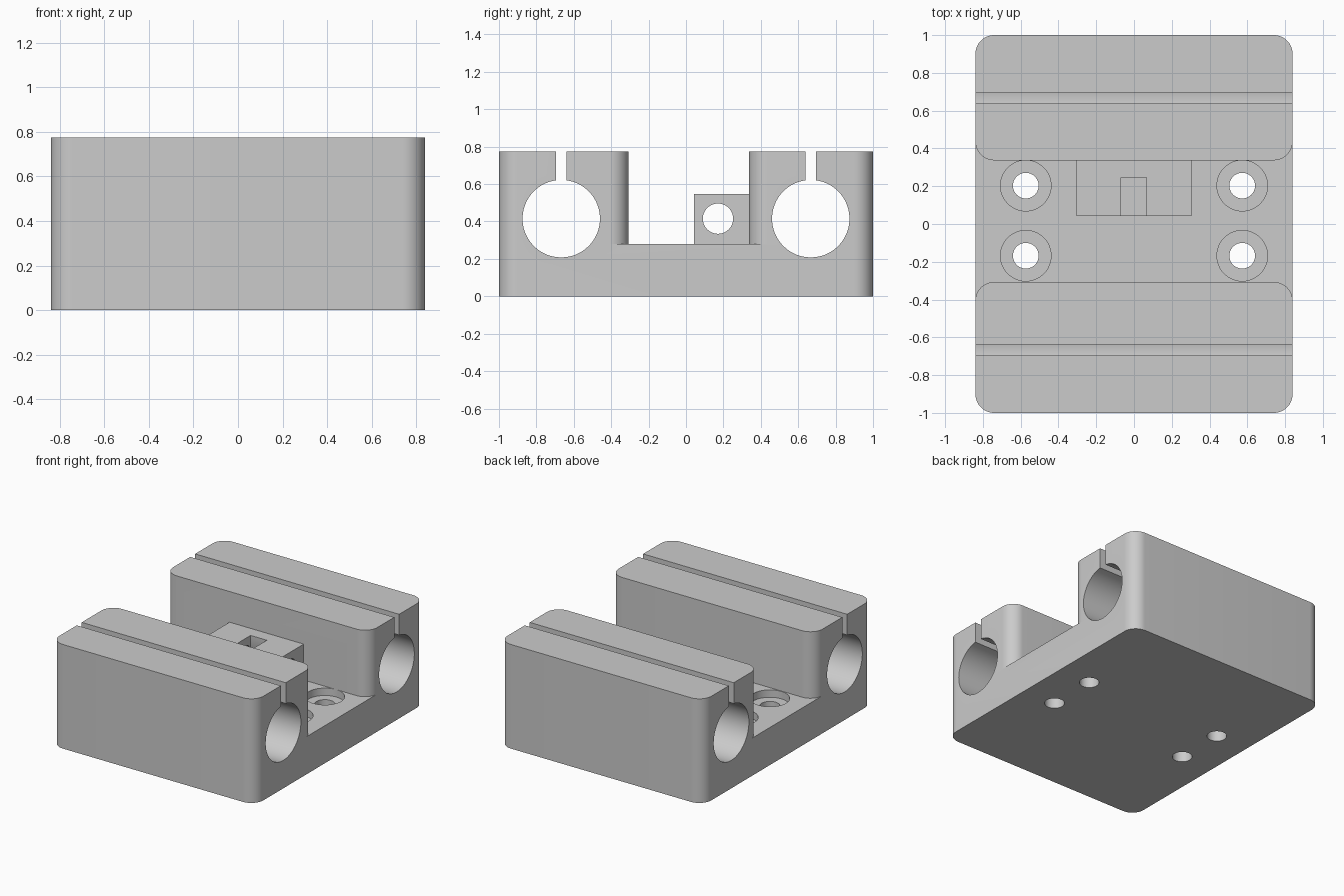
import bpy, bmesh, math
from mathutils import Vector

if "Cube" in bpy.data.objects:
    bpy.data.objects.remove(bpy.data.objects["Cube"])

grey = bpy.data.materials.new("plain grey")
grey.diffuse_color = (0.6, 0.6, 0.6, 1)
grey.use_nodes = True
grey.node_tree.nodes["Principled BSDF"].inputs["Base Color"].default_value = grey.diffuse_color

W, L, H, FLOOR, R = 0.84, 1.0, 0.775, 0.28, 0.1


def arc(cx, cy, r, a0, a1, n):
    """Points along an arc, angles in degrees."""
    return [(cx + r * math.cos(math.radians(a0 + (a1 - a0) * i / n)),
             cy + r * math.sin(math.radians(a0 + (a1 - a0) * i / n))) for i in range(n + 1)]


def prism(name, outline, lo, hi, axis="z"):
    """Extrude an outline: (x, y) along z, or (y, z) along x."""
    bm = bmesh.new()
    to3d = (lambda a, b: (a, b, lo)) if axis == "z" else (lambda a, b: (lo, a, b))
    face = bm.faces.new([bm.verts.new(to3d(a, b)) for a, b in outline])
    new = bmesh.ops.extrude_face_region(bm, geom=[face])["geom"]
    step = Vector((0, 0, hi - lo)) if axis == "z" else Vector((hi - lo, 0, 0))
    bmesh.ops.translate(bm, vec=step, verts=[v for v in new if isinstance(v, bmesh.types.BMVert)])
    bmesh.ops.recalc_face_normals(bm, faces=bm.faces)
    mesh = bpy.data.meshes.new(name)
    bm.to_mesh(mesh)
    bm.free()
    mesh.materials.append(grey)
    ob = bpy.data.objects.new(name, mesh)
    bpy.context.collection.objects.link(ob)
    return ob


def rect(x0, x1, y0, y1):
    return [(x0, y0), (x1, y0), (x1, y1), (x0, y1)]


def circle(cx, cy, r, n=48):
    return arc(cx, cy, r, 0, 360, n)[:-1]


def cut(target, cutter):
    """Subtract the cutter for good and remove it."""
    bpy.ops.object.select_all(action="DESELECT")
    bpy.context.view_layer.objects.active = target
    target.select_set(True)
    mod = target.modifiers.new("cut", "BOOLEAN")
    mod.operation, mod.solver, mod.object = "DIFFERENCE", "EXACT", cutter
    bpy.ops.object.modifier_apply(modifier=mod.name)
    bpy.data.objects.remove(cutter, do_unlink=True)


def smooth(ob):
    bpy.ops.object.select_all(action="DESELECT")
    bpy.context.view_layer.objects.active = ob
    ob.select_set(True)
    bpy.ops.object.shade_smooth_by_angle(angle=math.radians(30))


# Carriage body with rounded upright corners
outline = []
for cx, cy, a in ((W - R, L - R, 0), (R - W, L - R, 90), (R - W, R - L, 180), (W - R, R - L, 270)):
    outline += arc(cx, cy, R, a, a + 90, 12)
body = prism("carriage_body", outline, 0, H)

# Middle channel, flaring round the inner corners of both clamp blocks
y0, y1, e = -0.307, 0.337, 0.95
channel = [(-e, y0 - R), *arc(R - W, y0 - R, R, 180, 90, 12), *arc(W - R, y0 - R, R, 90, 0, 12), (e, y0 - R),
           (e, y1 + R), *arc(W - R, y1 + R, R, 0, -90, 12), *arc(R - W, y1 + R, R, 270, 180, 12), (-e, y1 + R)]
cut(body, prism("channel_cutter", channel, FLOOR, 1))

# Rod bores, each with a clamping slot open to the top
bore_r, bore_z, slot = 0.207, 0.415, 0.029
a = math.degrees(math.acos(slot / bore_r))
for cy in (-0.667, 0.667):
    keyhole = arc(cy, bore_z, bore_r, 180 - a, 360 + a, 64) + [(cy + slot, 1), (cy - slot, 1)]
    cut(body, prism("bore_cutter", keyhole, -1, 1, "x"))

# Counterbored screw holes
for x in (-0.573, 0.573):
    for y in (-0.168, 0.203):
        cut(body, prism("counterbore_cutter", circle(x, y, 0.134), FLOOR - 0.055, 0.5))
        cut(body, prism("screw_cutter", circle(x, y, 0.068), -0.2, 0.5))
smooth(body)

# Tensioner lug with a cross hole and a nut pocket open to the front
lug = prism("tensioner_lug", rect(-0.305, 0.305, 0.042, 0.345), FLOOR - 0.01, 0.547)
cut(lug, prism("cross_hole_cutter", circle(0.171, 0.415, 0.081), -1, 1, "x"))
cut(lug, prism("nut_pocket_cutter", rect(-0.068, 0.066, -0.1, 0.245), 0.32, 1))
smooth(lug)
